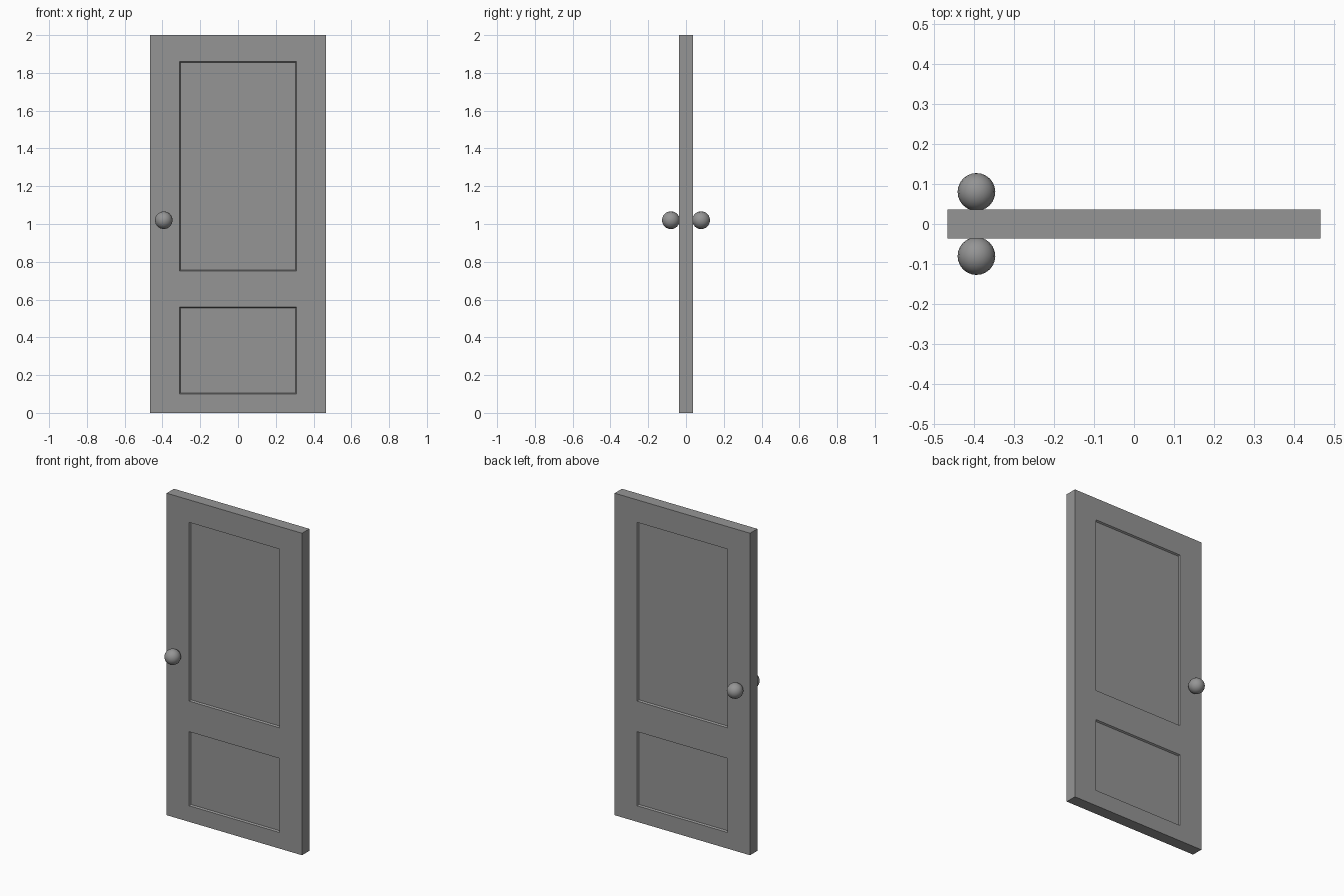
import bpy
import bmesh
from math import radians, pi
from mathutils import Matrix

cube = bpy.data.objects.get("Cube")
if cube:
    bpy.data.objects.remove(cube, do_unlink=True)

W, T, H = 0.465, 0.036, 2.0            # half width, half thickness, height
PANEL_X = 0.31                         # half width of the recessed panels
PANELS = [(0.10, 0.56), (0.75, 1.86)]  # bottom and top of each panel


def make_material(name, value):
    mat = bpy.data.materials.new(name)
    mat.use_nodes = True
    colour = (value, value, value, 1)
    mat.diffuse_color = colour
    mat.node_tree.nodes["Principled BSDF"].inputs["Base Color"].default_value = colour
    return mat


def add_object(name, bm, mat, angle):
    mesh = bpy.data.meshes.new(name)
    bm.to_mesh(mesh)
    bm.free()
    obj = bpy.data.objects.new(name, mesh)
    bpy.context.collection.objects.link(obj)
    mesh.materials.append(mat)
    bpy.ops.object.select_all(action="DESELECT")
    obj.select_set(True)
    bpy.context.view_layer.objects.active = obj
    bpy.ops.object.shade_smooth_by_angle(angle=radians(angle))
    return obj


grey = make_material("grey", 0.3)

# Door slab, cut along the panel borders
bm = bmesh.new()
bmesh.ops.create_cube(bm, size=1, matrix=Matrix.Translation((0, 0, H / 2))
                      @ Matrix.Diagonal((2 * W, 2 * T, H, 1)))
cuts = [((x, 0, 0), (1, 0, 0)) for x in (-PANEL_X, PANEL_X)]
cuts += [((0, 0, z), (0, 0, 1)) for panel in PANELS for z in panel]
for point, normal in cuts:
    bmesh.ops.bisect_plane(bm, geom=bm.verts[:] + bm.edges[:] + bm.faces[:],
                           plane_co=point, plane_no=normal)

# Shallow bevelled recesses on both sides
bm.normal_update()
panel_faces = []
for face in bm.faces:
    c = face.calc_center_median()
    if abs(face.normal.y) > 0.9 and abs(c.x) < PANEL_X:
        if any(low < c.z < high for low, high in PANELS):
            panel_faces.append(face)
bmesh.ops.inset_individual(bm, faces=panel_faces, thickness=0.008, depth=-0.01)
door = add_object("door_slab", bm, grey, 60)
weighted = door.modifiers.new("soft_panels", "WEIGHTED_NORMAL")
weighted.keep_sharp = True

# Round knobs, front and back
for name, side in (("front_knob", -1), ("back_knob", 1)):
    bm = bmesh.new()
    bmesh.ops.create_uvsphere(bm, u_segments=16, v_segments=12, radius=0.047,
                              matrix=Matrix.Rotation(pi / 2, 4, "X"))
    knob = add_object(name, bm, grey, 60)
    knob.location = (-0.393, side * 0.08, 1.02)
